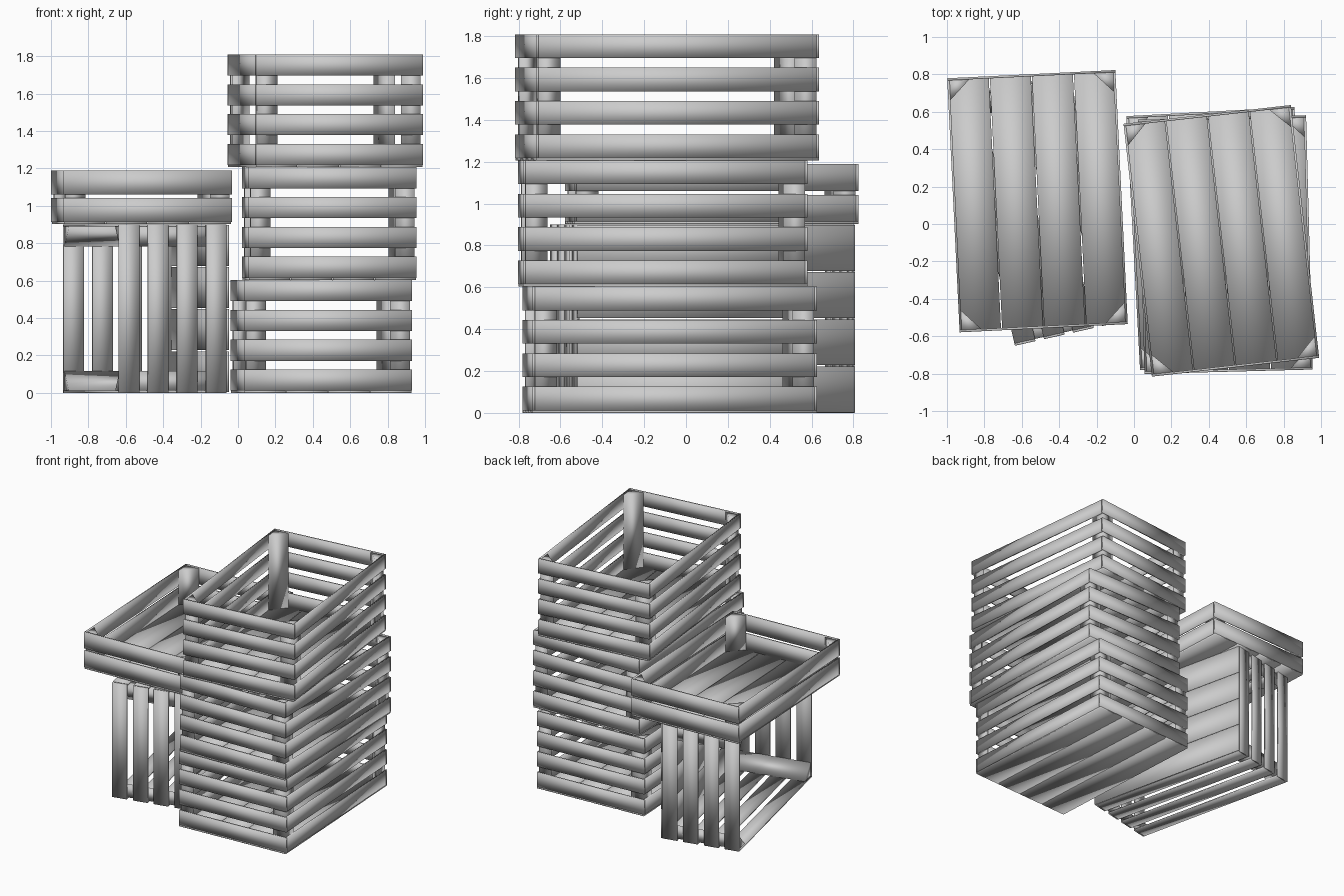
import bpy, bmesh
from math import radians
from mathutils import Matrix, Vector

if "Cube" in bpy.data.objects:
    bpy.data.objects.remove(bpy.data.objects["Cube"])

W, L, T = 0.90, 1.36, 0.012      # crate width, length, board thickness
POST = 0.105                     # leg of the triangular corner post


def box(bm, size, centre):
    m = Matrix.Translation(centre) @ Matrix.Diagonal((*size, 1))
    bmesh.ops.create_cube(bm, size=1, matrix=m)


def corner_post(bm, sx, sy, z0, z1):
    x, y = sx * (W / 2 - T), sy * (L / 2 - T)
    pts = [(x, y), (x - sx * POST, y), (x, y - sy * POST)]
    low = [bm.verts.new((*p, z0)) for p in pts]
    top = [bm.verts.new((*p, z1)) for p in pts]
    bm.faces.new(low)
    bm.faces.new(top)
    for i in range(3):
        j = (i + 1) % 3
        bm.faces.new((low[i], low[j], top[j], top[i]))


def finish(bm, name, matrix):
    bmesh.ops.recalc_face_normals(bm, faces=bm.faces)
    for f in bm.faces:
        f.smooth = True
    me = bpy.data.meshes.new(name)
    bm.to_mesh(me)
    bm.free()
    ob = bpy.data.objects.new(name, me)
    ob.matrix_world = matrix
    bpy.context.collection.objects.link(ob)


def crate(name, matrix, rows=4, slat=0.113, height=0.603):
    # floor planks
    bm = bmesh.new()
    pitch = W / 4
    for i in range(4):
        box(bm, (pitch - 0.006, L, T), (-W / 2 + pitch * (i + 0.5), 0, T / 2))
    finish(bm, name + "_floor", matrix)

    # side and end slats, spaced evenly from the floor to the rim
    bm = bmesh.new()
    step = (height - T - slat) / (rows - 1)
    for r in range(rows):
        z = T + slat / 2 + r * step
        for s in (-1, 1):
            box(bm, (W, T, slat), (0, s * (L - T) / 2, z))
            box(bm, (T, L - 2 * T, slat), (s * (W - T) / 2, 0, z))
    finish(bm, name + "_slats", matrix)

    # triangular corner posts
    bm = bmesh.new()
    for sx in (-1, 1):
        for sy in (-1, 1):
            corner_post(bm, sx, sy, T, height - 0.006)
    finish(bm, name + "_posts", matrix)


def upright(x, y, z, deg):
    return Matrix.Translation((x, y, z)) @ Matrix.Rotation(radians(deg), 4, 'Z')


# right-hand stack of three deep crates
crate("bottom_crate", upright(0.445, -0.078, 0, 3.1))
crate("middle_crate", upright(0.488, -0.11, 0.603, 1.5))
crate("top_crate", upright(0.467, -0.09, 1.206, 6.4))

# crate lying on its side, opening towards -x
on_side = Matrix(((0, 1, 0), (0, 0, 1), (1, 0, 0))).transposed()  # placeholder axes
turn = Matrix.Rotation(radians(12.7), 4, 'Z')
tip = Matrix.Rotation(radians(-90), 4, 'Y')
crate("side_crate", Matrix.Translation((-0.198, 0.145, W / 2)) @ turn @ tip)

# shallow crate resting on the side crate
crate("shallow_crate", upright(-0.516, 0.122, 0.902, 2.8), rows=2, slat=0.128, height=0.286)
